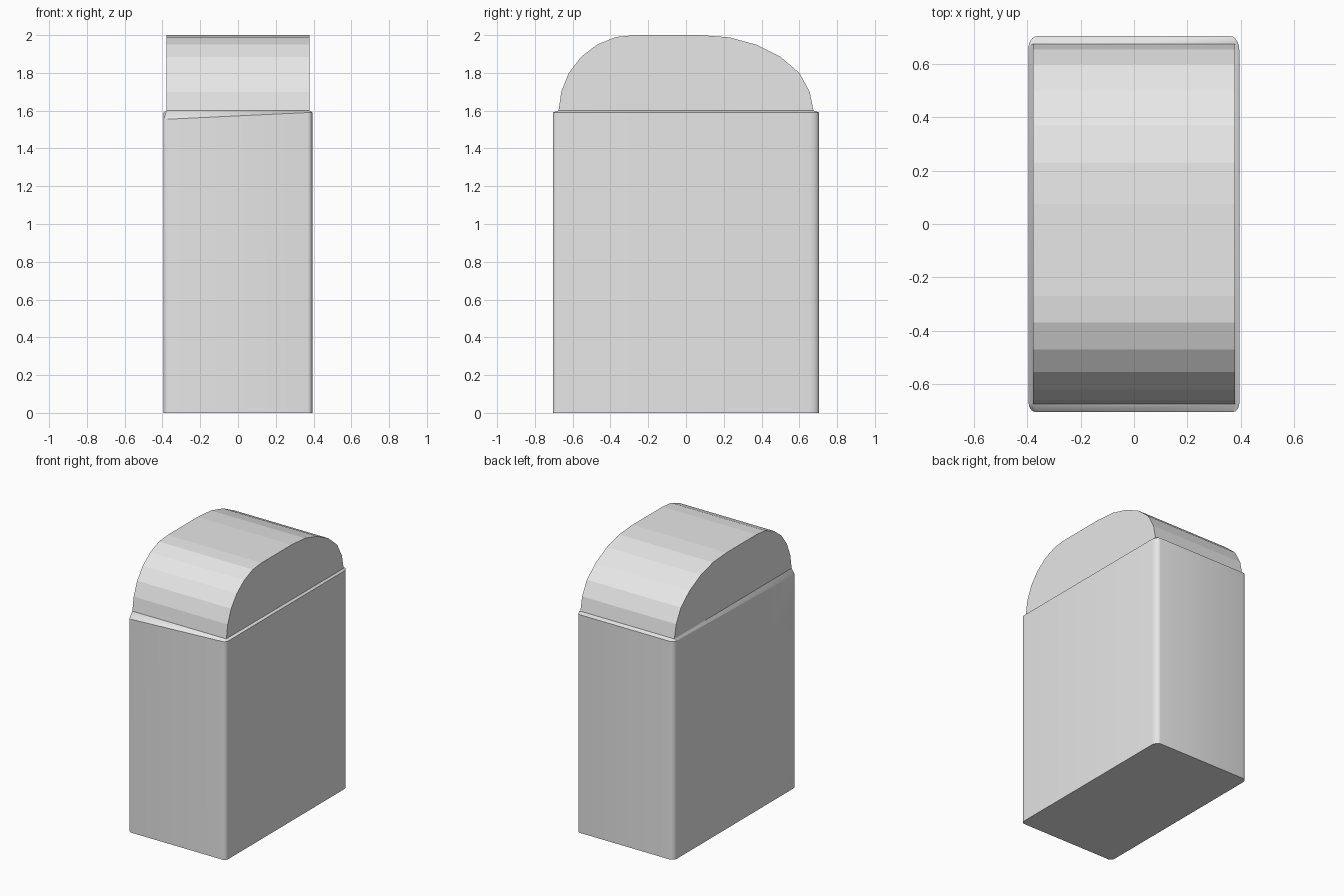
import bpy, bmesh, math

if "Cube" in bpy.data.objects:
    bpy.data.objects.remove(bpy.data.objects["Cube"])

grey = bpy.data.materials.new("light grey")
grey.diffuse_color = (0.8, 0.8, 0.8, 1)
grey.use_nodes = True
grey.node_tree.nodes["Principled BSDF"].inputs["Base Color"].default_value = grey.diffuse_color


def make_object(name, bm):
    bmesh.ops.remove_doubles(bm, verts=bm.verts, dist=1e-5)
    bmesh.ops.recalc_face_normals(bm, faces=bm.faces)
    mesh = bpy.data.meshes.new(name)
    bm.to_mesh(mesh)
    bm.free()
    mesh.materials.append(grey)
    obj = bpy.data.objects.new(name, mesh)
    bpy.context.collection.objects.link(obj)
    return obj


# Body: rounded upright block; its front left corner dips slightly at the rim
HX, HY, IX, IY = 0.395, 0.705, 0.379, 0.675
# sign x, sign y, corner radius in x and y, rim height
corners = [(1, 1, 0.035, 0.055, 1.59), (-1, 1, 0.035, 0.04, 1.59),
           (-1, -1, 0.028, 0.035, 1.555), (1, -1, 0.025, 0.035, 1.59)]
STEPS = 5
bm = bmesh.new()
base, rim, ledge = [], [], []
for k, (sx, sy, rx, ry, z) in enumerate(corners):
    for i in range(STEPS + 1):
        a = math.pi / 2 * (k + i / STEPS)
        x = sx * (HX - rx) + rx * math.cos(a)
        y = sy * (HY - ry) + ry * math.sin(a)
        base.append(bm.verts.new((x, y, 0)))
        rim.append(bm.verts.new((x, y, z)))
        ledge.append(bm.verts.new((sx * IX, sy * IY, 1.6)))
bm.faces.new(base)
n = len(base)
for lower, upper in ((base, rim), (rim, ledge)):
    for i in range(n):
        j = (i + 1) % n
        bm.faces.new((lower[i], lower[j], upper[j], upper[i]))
# the ledge narrows to one point at every corner
bmesh.ops.dissolve_degenerate(bm, dist=1e-5, edges=bm.edges)
body = make_object("body", bm)
bpy.context.view_layer.objects.active = body
body.select_set(True)
bpy.ops.object.shade_smooth_by_angle(angle=math.radians(25))
body.select_set(False)

# Domed top: faceted arch profile extruded across the width
arch = [(-0.675, 1.6), (-0.66, 1.70), (-0.62, 1.80), (-0.555, 1.885),
        (-0.47, 1.95), (-0.37, 1.99), (-0.27, 2.0), (0.075, 2.0),
        (0.23, 1.988), (0.37, 1.95), (0.50, 1.885), (0.60, 1.80),
        (0.655, 1.70), (0.675, 1.6)]
bm = bmesh.new()
left = [bm.verts.new((-IX, y, z)) for y, z in arch]
right = [bm.verts.new((IX, y, z)) for y, z in arch]
bm.faces.new(left)
bm.faces.new(right)
for i in range(len(arch) - 1):
    bm.faces.new((left[i], left[i + 1], right[i + 1], right[i]))
make_object("domed_top", bm)
